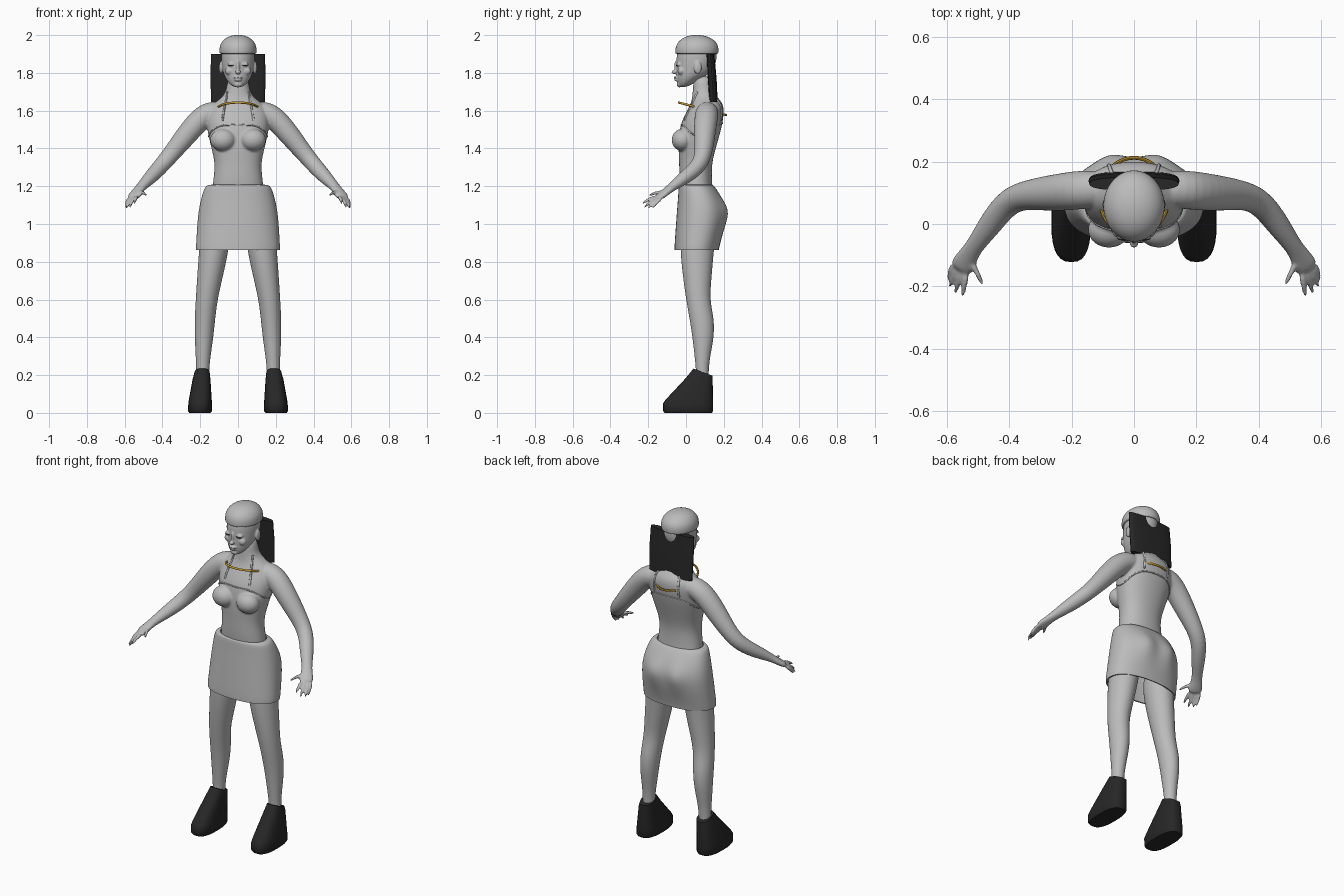
import bpy
import bmesh
from math import cos, sin, pi, exp, copysign
from mathutils import Vector, Matrix
from mathutils.bvhtree import BVHTree

cube = bpy.data.objects.get("Cube")
if cube:
    bpy.data.objects.remove(cube)


def material(name, color):
    mat = bpy.data.materials.new(name)
    mat.use_nodes = True
    mat.diffuse_color = (*color, 1)
    mat.node_tree.nodes["Principled BSDF"].inputs["Base Color"].default_value = (*color, 1)
    return mat


grey = material("soft grey", (.5, .5, .5))
black = material("black", (.02, .02, .02))
gold = material("gold", (.55, .32, .03))


def box(z, x0, x1, y0, y1):
    """Section row from its left, right, front and back limits."""
    return ((x0 + x1) / 2, (y0 + y1) / 2, z, (x1 - x0) / 2, (y1 - y0) / 2)


def sym(z, w, y0, y1):
    return box(z, -w, w, y0, y1)


def flip(rows, s):
    return [(r[0] * s, *r[1:]) for r in rows]


def loft(bm, rows, upright=True, sides=20, power=1.0, caps=True, closed=False):
    """Skin elliptical sections, either level or square to the path."""
    pts = [Vector(r[:3]) for r in rows]
    n = len(pts)
    rings = []
    for i, (p, row) in enumerate(zip(pts, rows)):
        u, v = Vector((1, 0, 0)), Vector((0, 1, 0))
        if not upright:
            a, b = (i - 1, (i + 1) % n) if closed else (max(i - 1, 0), min(i + 1, n - 1))
            t = (pts[b] - pts[a]).normalized()
            u = t.cross(Vector((0, 0, 1))).normalized()
            v = u.cross(t)
        ring = []
        for k in range(sides):
            c, s = cos(2 * pi * k / sides), sin(2 * pi * k / sides)
            c, s = copysign(abs(c) ** power, c), copysign(abs(s) ** power, s)
            ring.append(bm.verts.new(p + u * row[3] * c + v * row[4] * s))
        rings.append(ring)
    pairs = list(zip(rings, rings[1:]))
    if closed:
        pairs.append((rings[-1], rings[0]))
    for lo, hi in pairs:
        for k in range(sides):
            j = (k + 1) % sides
            bm.faces.new((lo[k], lo[j], hi[j], hi[k]))
    if caps and not closed:
        bm.faces.new(rings[0])
        bm.faces.new(rings[-1])


def ball(bm, center, radii):
    m = Matrix.Translation(center) @ Matrix.Diagonal((*radii, 1))
    bmesh.ops.create_uvsphere(bm, u_segments=16, v_segments=10, radius=1, matrix=m)


def finish(name, bm, mat, subsurf=0, voxel=0, thickness=0):
    """Make the object, apply its modifiers and shade it."""
    bmesh.ops.recalc_face_normals(bm, faces=bm.faces)
    mesh = bpy.data.meshes.new(name)
    bm.to_mesh(mesh)
    bm.free()
    obj = bpy.data.objects.new(name, mesh)
    bpy.context.collection.objects.link(obj)
    if subsurf:
        obj.modifiers.new("round", 'SUBSURF').levels = subsurf
    if thickness:
        obj.modifiers.new("wall", 'SOLIDIFY').thickness = thickness
    if voxel:
        fuse = obj.modifiers.new("fuse", 'REMESH')
        fuse.mode = 'VOXEL'
        fuse.voxel_size = voxel
        blend = obj.modifiers.new("blend", 'SMOOTH')
        blend.factor, blend.iterations = .5, 5
    dg = bpy.context.evaluated_depsgraph_get()
    obj.data = bpy.data.meshes.new_from_object(obj.evaluated_get(dg))
    obj.modifiers.clear()
    obj.data.name = name
    obj.data.materials.clear()
    obj.data.materials.append(mat)
    bpy.ops.object.select_all(action='DESELECT')
    obj.select_set(True)
    bpy.context.view_layer.objects.active = obj
    bpy.ops.object.shade_smooth_by_angle(angle=pi / 4)
    return obj


# Torso, neck, bust, arms and hands, fused into one skin
bm = bmesh.new()
loft(bm, [sym(1.12, .14, -.02, .15), sym(1.2, .137, -.033, .14), sym(1.27, .127, -.037, .137),
          sym(1.33, .125, -.037, .14), sym(1.4, .142, -.042, .158), sym(1.48, .162, -.037, .182),
          sym(1.54, .168, -.027, .196), sym(1.6, .165, .005, .203), sym(1.64, .13, .025, .195),
          sym(1.67, .085, .032, .168), sym(1.71, .06, .036, .143), sym(1.79, .056, .04, .138)],
     power=.9)
for s in (1, -1):
    ball(bm, (.08 * s, -.018, 1.445), (.07, .06, .06))
    loft(bm, flip([(.07, .115, 1.6, .055, .055), (.17, .11, 1.59, .064, .064),
                   (.25, .1, 1.5, .06, .06), (.33, .095, 1.4, .05, .05),
                   (.4, .08, 1.315, .044, .044), (.46, 0, 1.25, .04, .038),
                   (.51, -.07, 1.2, .028, .024), (.53, -.1, 1.175, .033, .02),
                   (.547, -.13, 1.152, .041, .018), (.558, -.148, 1.138, .034, .014)], s),
         upright=False)
    # Four fingers fan out from the palm, the thumb points forward
    bases = Vector((.58, -.128, 1.137)), Vector((.535, -.152, 1.147))
    tips = [(.596, -.18, 1.08), (.592, -.206, 1.078), (.574, -.226, 1.083), (.55, -.236, 1.105)]
    fingers = [(bases[0].lerp(bases[1], i / 3), Vector(t)) for i, t in enumerate(tips)]
    fingers.append((Vector((.525, -.11, 1.17)), Vector((.482, -.2, 1.15))))
    for base, tip in fingers:
        mid = base.lerp(tip, .5) + Vector((0, 0, .008))
        rows = [(*base, .011, .011), (*mid, .01, .01), (*tip, .007, .007)]
        loft(bm, flip(rows, s), upright=False, sides=10)
body = finish("body", bm, grey, subsurf=2, voxel=.006)

# Head with facial features
bm = bmesh.new()
loft(bm, [sym(1.724, .022, -.036, .0), sym(1.74, .045, -.044, .035), sym(1.77, .067, -.05, .08),
          sym(1.8, .08, -.052, .135), sym(1.85, .088, -.052, .16), sym(1.9, .09, -.052, .167),
          sym(1.95, .08, -.03, .15), sym(1.975, .05, 0, .12)])
ball(bm, (0, -.05, 1.832), (.01, .013, .036))
ball(bm, (0, -.061, 1.804), (.015, .016, .011))
ball(bm, (0, -.051, 1.775), (.025, .014, .007))
ball(bm, (0, -.049, 1.763), (.021, .014, .008))
ball(bm, (0, -.034, 1.739), (.024, .016, .016))
for s in (1, -1):
    ball(bm, (.037 * s, -.038, 1.845), (.02, .014, .012))
    ball(bm, (.045 * s, -.025, 1.81), (.025, .02, .022))
    ball(bm, (.09 * s, .062, 1.828), (.011, .022, .034))
finish("head", bm, grey, subsurf=2, voxel=.004)

# Closed eyelashes
for s, side in ((1, "left"), (-1, "right")):
    bm = bmesh.new()
    loft(bm, flip([(.018, -.047, 1.842, .002, .002), (.037, -.053, 1.838, .003, .003),
                   (.056, -.045, 1.842, .002, .002)], s), upright=False, sides=8)
    finish(side + "_eyelash", bm, black, subsurf=1)

# Smooth cropped hair cap and the flat fall of hair behind it
bm = bmesh.new()
loft(bm, [sym(1.9, .09, -.048, .165), sym(1.902, .098, -.058, .172), sym(1.912, .1, -.059, .174),
          sym(1.945, .099, -.056, .173), sym(1.975, .08, -.034, .152), sym(1.995, .048, .002, .11),
          sym(2.001, .012, .045, .07)])
finish("hair_cap", bm, grey, subsurf=2)
bm = bmesh.new()
loft(bm, [sym(1.645, .142, .122, .168), sym(1.77, .146, .115, .162), sym(1.9, .143, .107, .15)],
     sides=28, power=.8)
finish("hair_fall", bm, black)

# Skirt with an open hem, fuller at the back
bm = bmesh.new()
loft(bm, [sym(1.208, .14, -.03, .137), sym(1.207, .168, -.038, .145), sym(1.18, .182, -.04, .165),
          sym(1.13, .197, -.043, .193), sym(1.07, .209, -.048, .213), sym(1, .216, -.053, .207),
          sym(.93, .22, -.058, .19), sym(.88, .223, -.061, .177), sym(.862, .222, -.061, .174)],
     sides=40, power=.88, caps=False)
for v in bm.verts:
    if v.co.y > .08:
        v.co.y += .026 * exp(-((abs(v.co.x) - .075) / .05) ** 2 - ((v.co.z - 1.06) / .06) ** 2)
finish("skirt", bm, grey, subsurf=2, thickness=.008)

# Legs and wedge boots
for s, side in ((1, "left"), (-1, "right")):
    bm = bmesh.new()
    loft(bm, flip([box(1.02, .03, .195, -.03, .17), box(.86, .048, .207, -.032, .147),
                   box(.72, .08, .217, -.017, .137), box(.6, .108, .224, 0, .125),
                   box(.5, .12, .23, .018, .15), box(.4, .13, .23, .034, .149),
                   box(.3, .145, .224, .045, .128), box(.22, .154, .221, .054, .119),
                   box(.1, .154, .221, .054, .119)], s))
    finish(side + "_leg", bm, grey, subsurf=2)
    bm = bmesh.new()
    loft(bm, flip([box(0, .145, .258, -.113, .138), box(.01, .138, .265, -.121, .144),
                   box(.05, .138, .263, -.122, .144), box(.07, .139, .26, -.108, .143),
                   box(.18, .146, .24, -.005, .141), box(.235, .15, .229, .04, .139)], s),
         sides=28, power=.75)
    for v in bm.verts:
        if v.co.z > .2:
            v.co.z -= .38 * (v.co.y - .04)
    finish(side + "_boot", bm, black)

# Straps and bodice edge, laid on the skin
skin = BVHTree.FromObject(body, bpy.context.evaluated_depsgraph_get())


def trim(name, points, radius, closed=False):
    rows = []
    for p in points:
        rows.append((*skin.find_nearest(Vector(p))[0], radius, radius))
    bm = bmesh.new()
    loft(bm, rows, upright=False, sides=8, closed=closed)
    finish(name, bm, grey)


for s, side in ((1, "left"), (-1, "right")):
    for where, ends in (("front", ((.09, -.03, 1.555), (.058, .06, 1.7))),
                        ("back", ((.09, .21, 1.54), (.06, .14, 1.7)))):
        a, b = (Vector((p[0] * s, *p[1:])) for p in ends)
        trim(side + "_" + where + "_strap", [a.lerp(b, i / 12) for i in range(13)], .006)
edge = [2 * pi * i / 64 for i in range(64)]
trim("bodice_edge", [(.165 * cos(a), .08 + .13 * sin(a), 1.53 - .07 * cos(a) ** 4) for a in edge],
     .004, closed=True)

# Tilted necklace ring
bm = bmesh.new()
loft(bm, [(.11 * cos(a), .087 + .125 * sin(a), 1.61 - .033 * sin(a), .006, .006) for a in edge],
     upright=False, sides=8, closed=True)
finish("necklace", bm, gold)
